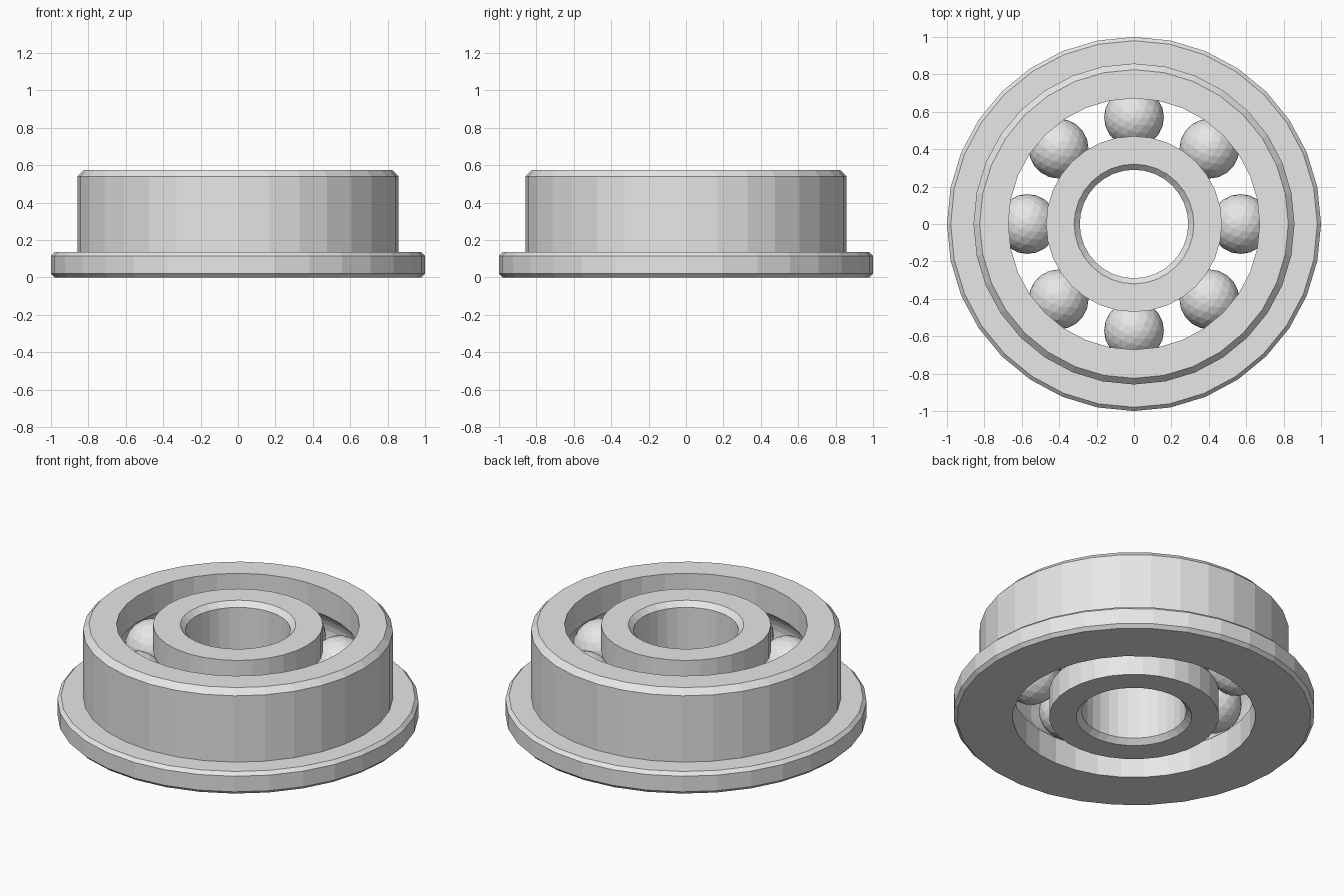
import bpy
import bmesh
from math import sin, cos, pi, acos
from mathutils import Vector

if "Cube" in bpy.data.objects:
    bpy.data.objects.remove(bpy.data.objects["Cube"], do_unlink=True)

SEGMENTS = 32
HEIGHT = 0.575
MID = HEIGHT / 2
PITCH = 0.57          # radius of the ball circle
BALL_R = 0.16
GROOVE_R = 0.162
OUTER_BORE = 0.672    # inner wall of the outer ring
INNER_WALL = 0.47     # outer wall of the inner ring

steel = bpy.data.materials.new("steel grey")
steel.use_nodes = True
colour = (0.8, 0.8, 0.8, 1)
steel.diffuse_color = colour
steel.node_tree.nodes["Principled BSDF"].inputs["Base Color"].default_value = colour


def finish(name, bm):
    bmesh.ops.recalc_face_normals(bm, faces=bm.faces)
    mesh = bpy.data.meshes.new(name)
    bm.to_mesh(mesh)
    bm.free()
    mesh.materials.append(steel)
    obj = bpy.data.objects.new(name, mesh)
    bpy.context.collection.objects.link(obj)
    return obj


def lathe(name, profile):
    """Revolve a closed (radius, z) profile around the z axis."""
    bm = bmesh.new()
    rings = []
    for i in range(SEGMENTS):
        a = 2 * pi * i / SEGMENTS
        rings.append([bm.verts.new((r * cos(a), r * sin(a), z)) for r, z in profile])
    n = len(profile)
    for i in range(SEGMENTS):
        a, b = rings[i], rings[(i + 1) % SEGMENTS]
        for j in range(n):
            k = (j + 1) % n
            bm.faces.new((a[j], b[j], b[k], a[k]))
    return finish(name, bm)


def groove(wall, side, steps=8):
    """Raceway arc cut into a ring wall, listed from bottom to top."""
    half = acos(abs(wall - PITCH) / GROOVE_R)
    angles = [-half + 2 * half * i / steps for i in range(steps + 1)]
    return [(PITCH + side * GROOVE_R * cos(t), MID + GROOVE_R * sin(t)) for t in angles]


# Outer ring with flange, chamfers and raceway
outer = [(OUTER_BORE, HEIGHT), (0.825, HEIGHT), (0.858, 0.54), (0.858, 0.135),
         (0.98, 0.135), (1, 0.115), (1, 0.02), (0.98, 0), (OUTER_BORE, 0)]
lathe("flanged_outer_ring", outer + groove(OUTER_BORE, 1))

# Inner ring with chamfered bore and raceway
inner = [(INNER_WALL, HEIGHT), (0.32, HEIGHT), (0.29, HEIGHT - 0.03),
         (0.29, 0.03), (0.32, 0), (INNER_WALL, 0)]
lathe("inner_ring", inner + groove(INNER_WALL, -1))

# Balls
for i in range(8):
    a = 2 * pi * i / 8
    bm = bmesh.new()
    bmesh.ops.create_icosphere(bm, subdivisions=3, radius=BALL_R)
    bmesh.ops.translate(bm, verts=bm.verts, vec=Vector((PITCH * cos(a), PITCH * sin(a), MID)))
    finish(f"ball_{i + 1}", bm)
